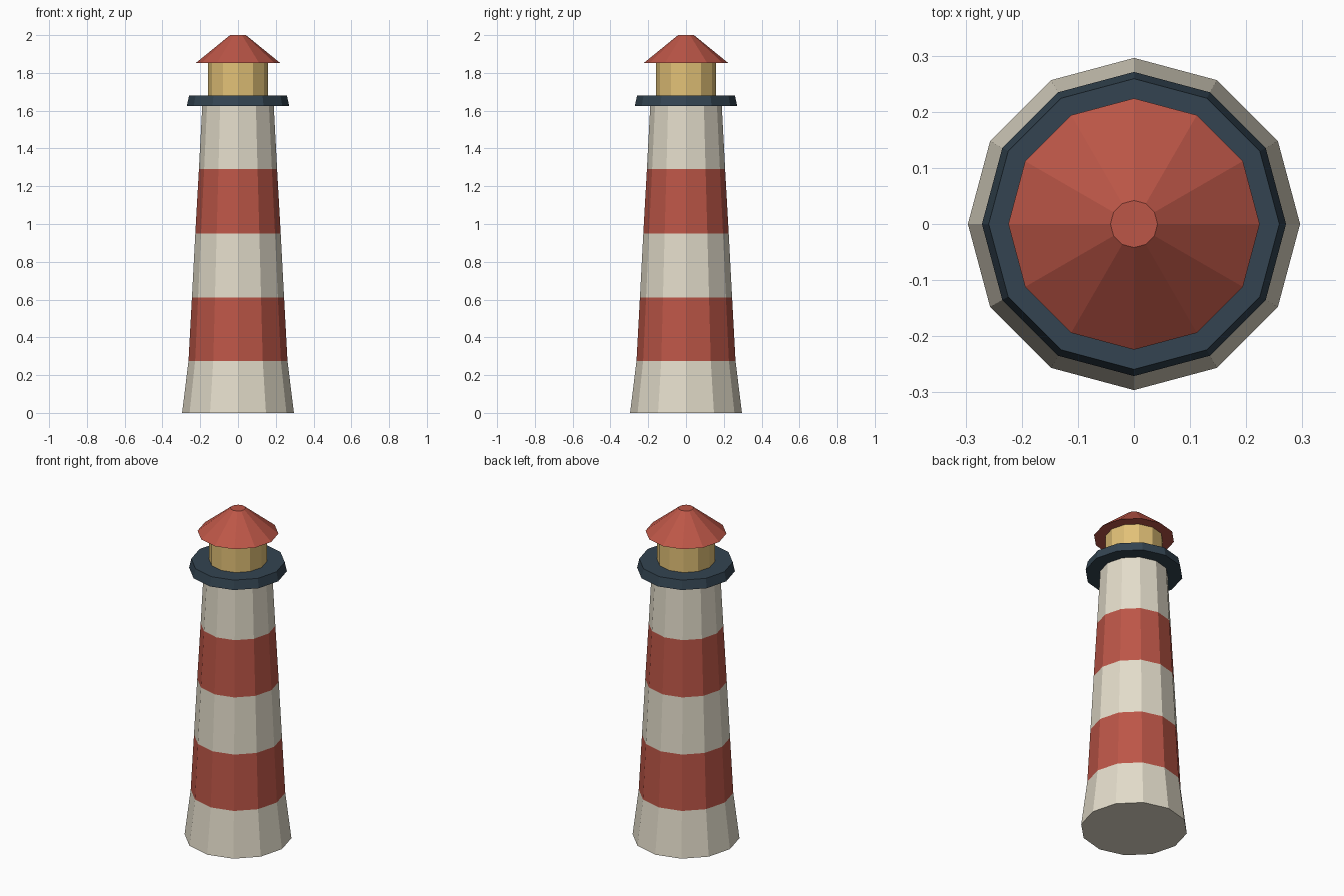
import bpy, bmesh
from math import cos, sin, tau

SIDES = 12

cube = bpy.data.objects.get("Cube")
if cube:
    bpy.data.objects.remove(cube, do_unlink=True)


def linear(c):
    c /= 255
    return c / 12.92 if c <= 0.04045 else ((c + 0.055) / 1.055) ** 2.4


def material(name, *rgb):
    colour = (*[linear(c) for c in rgb], 1)
    mat = bpy.data.materials.new(name)
    mat.use_nodes = True
    mat.diffuse_color = colour
    bsdf = next(n for n in mat.node_tree.nodes if n.type == 'BSDF_PRINCIPLED')
    bsdf.inputs["Base Color"].default_value = colour
    bsdf.inputs["Roughness"].default_value = 0.9
    return mat


cream = material("cream_paint", 227, 220, 202)
red = material("brick_red", 188, 86, 71)
navy = material("dark_slate_blue", 51, 68, 81)
amber = material("lamp_yellow", 226, 193, 119)


def lathe(name, profile, mats):
    """Closed faceted solid from (radius, z) rings; materials alternate per band."""
    bm = bmesh.new()
    rings = [[bm.verts.new((r * cos(tau * i / SIDES), r * sin(tau * i / SIDES), z))
              for i in range(SIDES)] for r, z in profile]
    for band, (low, high) in enumerate(zip(rings, rings[1:])):
        for i in range(SIDES):
            j = (i + 1) % SIDES
            face = bm.faces.new((low[i], low[j], high[j], high[i]))
            face.material_index = band % len(mats)
    bm.faces.new(rings[0][::-1])
    bm.faces.new(rings[-1])
    mesh = bpy.data.meshes.new(name)
    bm.to_mesh(mesh)
    bm.free()
    for mat in mats:
        mesh.materials.append(mat)
    obj = bpy.data.objects.new(name, mesh)
    bpy.context.collection.objects.link(obj)
    return obj


# Flared foot and tapering striped tower
lathe("striped_tower",
      [(0.296, 0), (0.262, 0.275), (0.244, 0.61), (0.226, 0.95),
       (0.207, 1.29), (0.189, 1.63)], [cream, red])

# Gallery deck, narrower at the top
lathe("gallery_deck", [(0.271, 1.625), (0.259, 1.68)], [navy])

# Lantern room
lathe("lantern_room", [(0.16, 1.68), (0.16, 1.855)], [amber])

# Conical roof with a flat tip
lathe("roof", [(0.224, 1.852), (0.042, 2.0)], [red])
